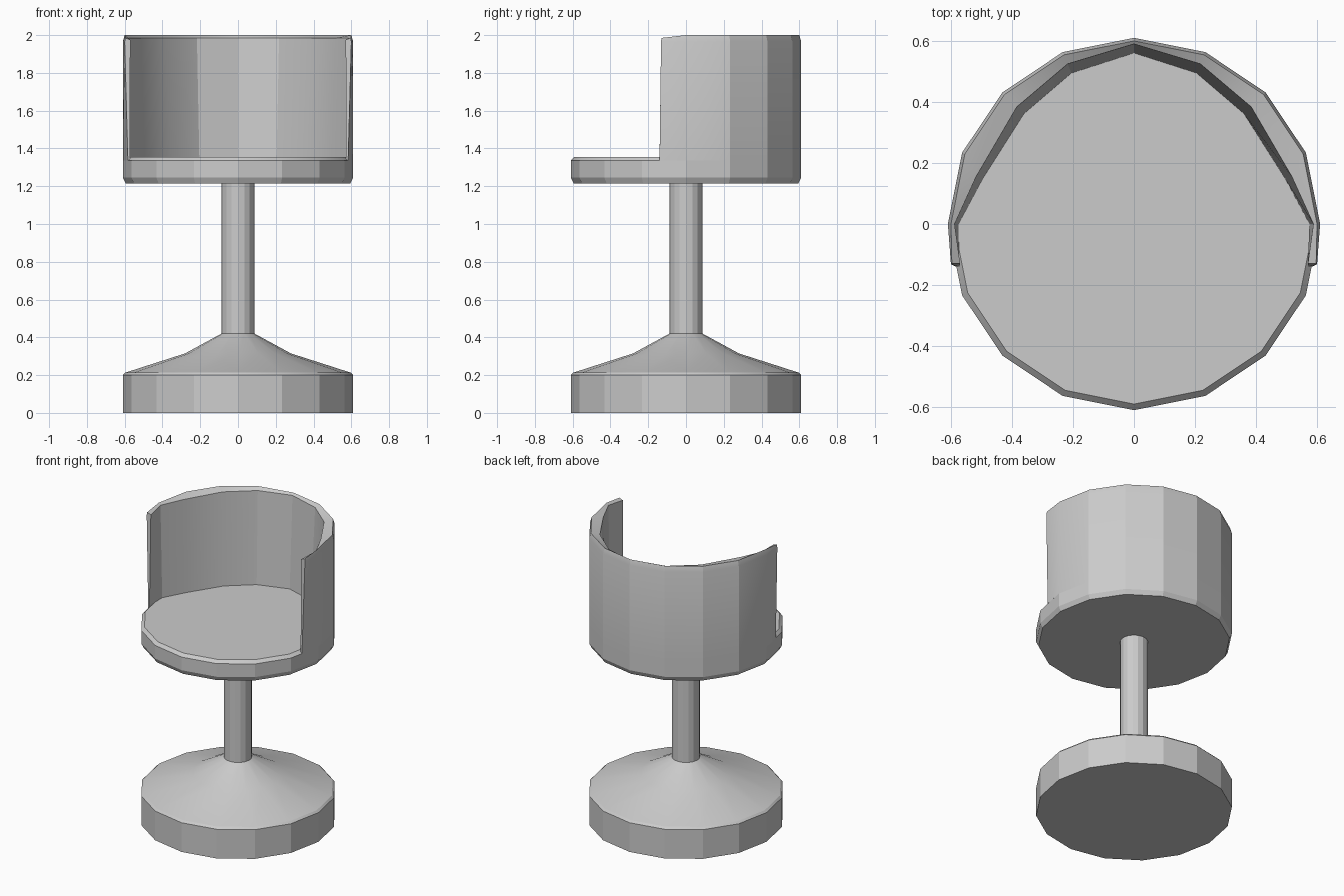
import bpy, bmesh
from math import sin, cos, radians, tau

if "Cube" in bpy.data.objects:
    bpy.data.objects.remove(bpy.data.objects["Cube"])

SIDES = 16


def finish(bm, name):
    bmesh.ops.recalc_face_normals(bm, faces=bm.faces[:])
    mesh = bpy.data.meshes.new(name)
    bm.to_mesh(mesh)
    bm.free()
    ob = bpy.data.objects.new(name, mesh)
    bpy.context.collection.objects.link(ob)
    # shallow facets blend, the 22.5 degree wall facets stay flat
    bpy.ops.object.select_all(action='DESELECT')
    ob.select_set(True)
    bpy.context.view_layer.objects.active = ob
    bpy.ops.object.shade_smooth_by_angle(angle=radians(20))
    return ob


def skin(bm, rows, closed_rows):
    """Join successive closed loops of vertices with quads."""
    n = len(rows[0])
    for a, b in zip(rows, rows[1:]):
        for i in range(n):
            j = (i + 1) % n
            bm.faces.new((a[i], a[j], b[j], b[i]))
    if closed_rows:
        bm.faces.new(rows[0])
        bm.faces.new(rows[-1])


def lathe(name, profile):
    bm = bmesh.new()
    rows = [[bm.verts.new((r * cos(tau * i / SIDES), r * sin(tau * i / SIDES), z))
             for i in range(SIDES)] for r, z in profile]
    skin(bm, rows, True)
    return finish(bm, name)


# Pedestal: drum with a flared, concave cone on top
lathe("pedestal_base", [(0.61, 0), (0.61, 0.20), (0.597, 0.213),
                        (0.28, 0.315), (0.087, 0.42)])
# Column
lathe("column", [(0.087, 0.42), (0.087, 1.22)])
# Round seat with softened edges
lathe("seat", [(0.595, 1.215), (0.61, 1.245), (0.61, 1.335), (0.59, 1.355)])


# Wrap-around backrest: closed sections swept from right arm to left arm
def section(angle):
    c, s = cos(radians(angle)), sin(radians(angle))

    def inner(r0, r1):
        # inner face skips the first facet, so it runs straight across there
        if angle in (22.5, 157.5):
            side = 1 if c > 0 else -1
            k = cos(radians(45))
            return (side * (r0 + r1[0]) / 2, r1[1] / 2)
        if 30 < angle < 150:
            r = {45: 0, 67.5: 1, 90: 2, 112.5: 1, 135: 0}[angle]
            r = r1[2][r]
            return (r * c, r * s)
        return (r0 * c, r0 * s)

    top = inner(0.588, (0.447, 0.31, (0.543, 0.568, 0.59)))
    low = inner(0.575, (0.42, 0.29, (0.51, 0.535, 0.56)))
    return [(0.61 * c, 0.61 * s, 1.335), (0.61 * c, 0.61 * s, 1.965),
            (0.60 * c, 0.60 * s, 2.0), (*top, 1.985), (*low, 1.345)]


def arm_end(side):
    return [(side * 0.583, -0.14, 1.335), (side * 0.60, -0.132, 1.965),
            (side * 0.597, -0.13, 1.985), (side * 0.57, -0.13, 1.975),
            (side * 0.573, -0.14, 1.345)]


bm = bmesh.new()
sections = [arm_end(1)] + [section(i * 22.5) for i in range(9)] + [arm_end(-1)]
skin(bm, [[bm.verts.new(p) for p in s] for s in sections], True)
finish(bm, "backrest")
